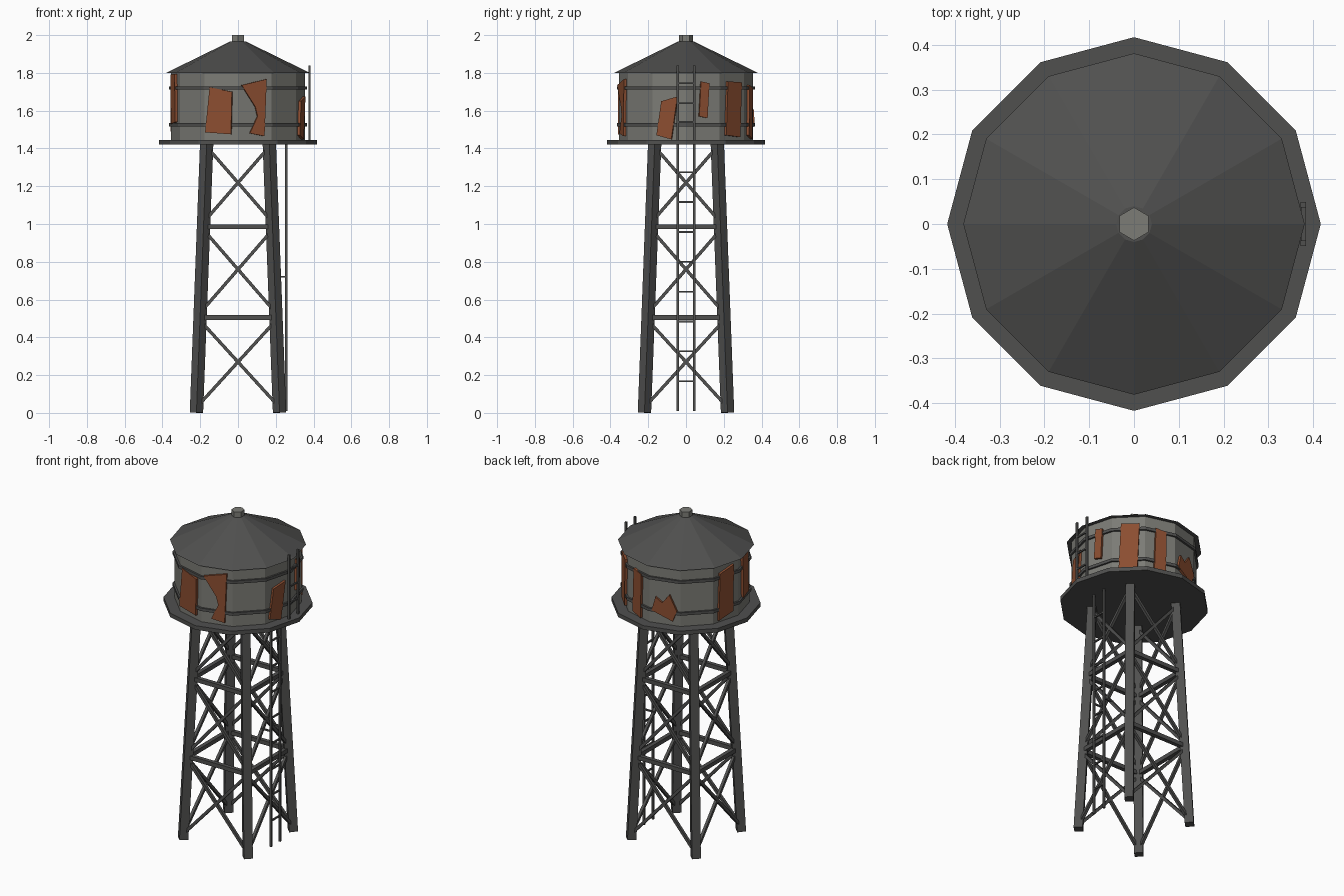
import bpy, bmesh
from math import cos, sin, pi, radians
from mathutils import Vector, Matrix

if "Cube" in bpy.data.objects:
    bpy.data.objects.remove(bpy.data.objects["Cube"])


def material(name, rgb):
    m = bpy.data.materials.new(name)
    m.diffuse_color = (*rgb, 1)
    m.use_nodes = True
    m.node_tree.nodes["Principled BSDF"].inputs["Base Color"].default_value = m.diffuse_color
    return m


STEEL = material("dark_steel", (0.08, 0.08, 0.078))
TANK = material("tank_grey", (0.2, 0.2, 0.18))
RUST = material("rust", (0.26, 0.075, 0.03))


def finish(name, bm, mat):
    bmesh.ops.recalc_face_normals(bm, faces=bm.faces)
    me = bpy.data.meshes.new(name)
    bm.to_mesh(me)
    bm.free()
    me.materials.append(mat)
    ob = bpy.data.objects.new(name, me)
    bpy.context.collection.objects.link(ob)
    return ob


def drum(name, sides, r1, r2, z1, z2, mat):
    bm = bmesh.new()
    bmesh.ops.create_cone(bm, cap_ends=True, segments=sides, radius1=r1, radius2=r2,
                          depth=z2 - z1, matrix=Matrix.Translation((0, 0, (z1 + z2) / 2)))
    return finish(name, bm, mat)


def beam(bm, a, b, width, twist=45):
    # four-sided bar from a to b; twist 45 gives a square, 0 a diamond section
    a, b = Vector(a), Vector(b)
    d = b - a
    rot = Vector((0, 0, 1)).rotation_difference(d).to_matrix().to_4x4()
    bmesh.ops.create_cone(bm, cap_ends=True, segments=4, radius1=width * 0.7071,
                          radius2=width * 0.7071, depth=d.length,
                          matrix=Matrix.Translation((a + b) / 2) @ rot
                          @ Matrix.Rotation(radians(twist), 4, 'Z'))


def leg_at(z):
    return 0.22 - 0.054 * z / 1.42


# Tank, bands, roof, cap and walkway
drum("walkway", 12, 0.417, 0.417, 1.42, 1.445, STEEL)
drum("tank", 12, 0.355, 0.355, 1.44, 1.805, TANK)
for n, z in (("lower_band", 1.525), ("upper_band", 1.72)):
    drum(n, 12, 0.366, 0.366, z - 0.009, z + 0.009, STEEL)
drum("roof", 12, 0.381, 0.04, 1.80, 1.967, STEEL)
drum("roof_cap", 6, 0.037, 0.037, 1.95, 2.0, TANK)

# Legs
for sx in (-1, 1):
    for sy in (-1, 1):
        bm = bmesh.new()
        t, b = leg_at(1.43), leg_at(0)
        beam(bm, (sx * b, sy * b, 0.002), (sx * t, sy * t, 1.43), 0.05, 0)
        finish("leg", bm, STEEL)

# Horizontal girts and cross braces on each of the four sides
for k in range(4):
    turn = Matrix.Rotation(k * pi / 2, 4, 'Z')

    def corner(s, z):
        return turn @ Vector((s * leg_at(z), -leg_at(z), z))

    bm = bmesh.new()
    for z in (0.505, 0.985):
        beam(bm, corner(-1, z), corner(1, z), 0.025)
    finish("girts", bm, STEEL)
    bm = bmesh.new()
    for lo, hi in ((0.03, 0.49), (0.53, 0.97), (1.01, 1.41)):
        for s in (-1, 1):
            beam(bm, corner(s, lo), corner(-s, hi), 0.017)
    finish("cross_braces", bm, STEEL)

# Ladders on the right side
for name, x, z1, z2, rungs in (
        ("lower_ladder", 0.255, 0.01, 1.42, [0.168 + 0.158 * i for i in range(8)]),
        ("upper_ladder", 0.378, 1.44, 1.84, [1.54, 1.64, 1.745])):
    bm = bmesh.new()
    for y in (-0.043, 0.043):
        beam(bm, (x, y, z1), (x, y, z2), 0.012)
    for z in rungs:
        beam(bm, (x, -0.043, z), (x, 0.043, z), 0.009)
    finish(name, bm, STEEL)
bm = bmesh.new()
for y in (-0.043, 0.043):
    beam(bm, (0.19, y, 0.72), (0.255, y, 0.72), 0.009)
finish("ladder_brackets", bm, STEEL)

# Rust patches: facet angle -> outline as (offset along facet, height)
PATCHES = {
    -105: [(-.06, 1.724), (.062, 1.70), (.057, 1.475), (-.085, 1.485)],
    -75: [(-.075, 1.735), (.062, 1.767), (.05, 1.465), (-.03, 1.48), (.012, 1.57), (0, 1.62)],
    -15: [(-.04, 1.65), (.048, 1.675), (.015, 1.448), (-.067, 1.47)],
    15: [(-.013, 1.755), (.033, 1.745), (.023, 1.56), (-.023, 1.57)],
    45: [(-.042, 1.755), (.062, 1.75), (.05, 1.46), (-.055, 1.47)],
    75: [(-.03, 1.735), (.035, 1.72), (.03, 1.45), (-.04, 1.47)],
    105: [(-.052, 1.61), (-.012, 1.58), (.03, 1.635), (.075, 1.54), (.05, 1.475), (-.075, 1.525)],
    165: [(-.05, 1.745), (.05, 1.775), (.045, 1.49), (-.06, 1.46)],
    195: [(-.05, 1.79), (.035, 1.795), (.045, 1.54), (-.04, 1.53)],
}
for ang, outline in PATCHES.items():
    a = radians(ang)
    n, u = Vector((cos(a), sin(a), 0)), Vector((-sin(a), cos(a), 0))
    bm = bmesh.new()
    face = bm.faces.new([bm.verts.new(n * 0.341 + u * s + Vector((0, 0, z))) for s, z in outline])
    ext = bmesh.ops.extrude_face_region(bm, geom=[face], use_keep_orig=True)
    bmesh.ops.translate(bm, vec=n * 0.016,
                        verts=[v for v in ext["geom"] if isinstance(v, bmesh.types.BMVert)])
    finish("rust_patch", bm, RUST)
